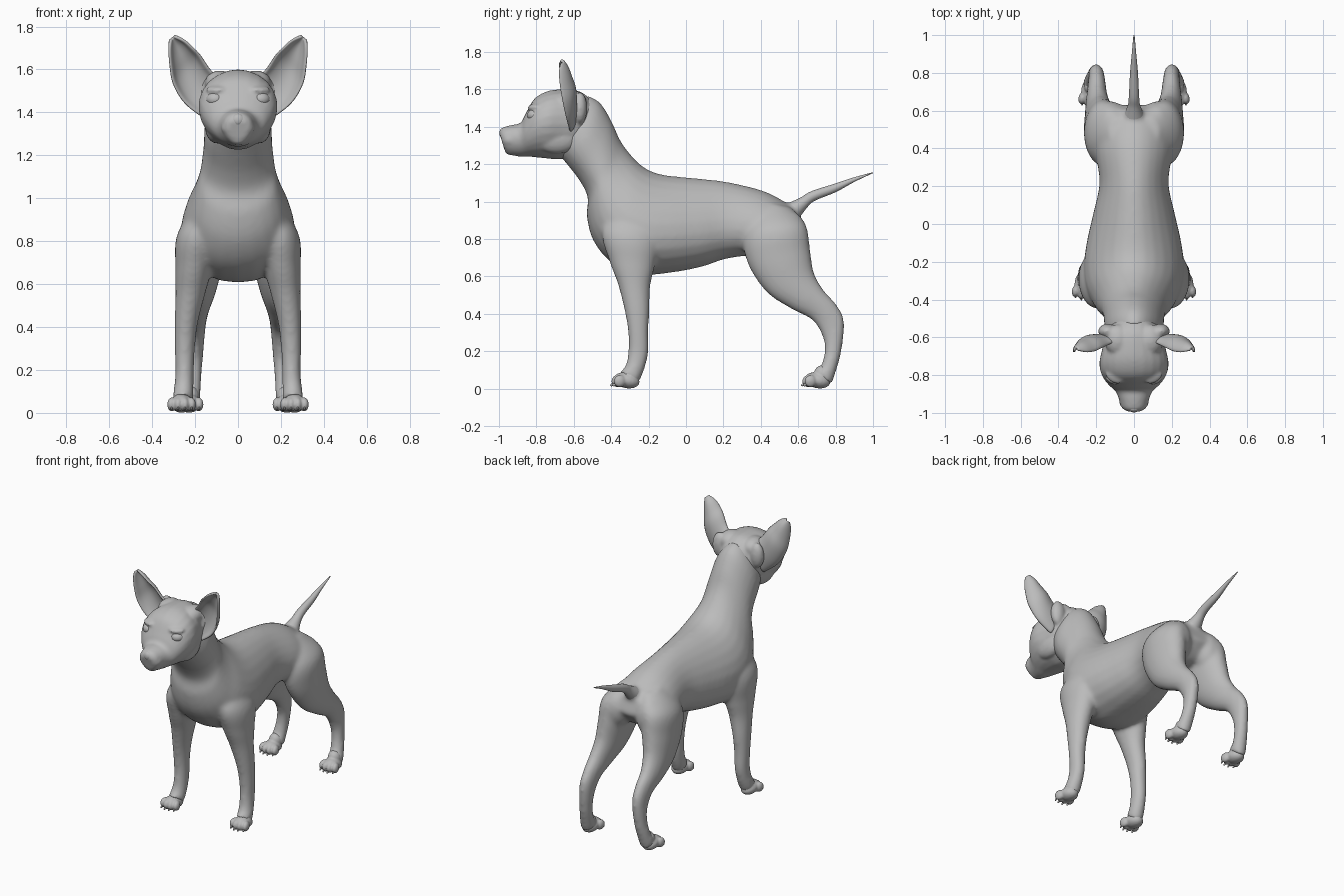
import bpy
import bmesh
import math
from mathutils import Matrix, Vector

default_cube = bpy.data.objects.get("Cube")
if default_cube:
    bpy.data.objects.remove(default_cube, do_unlink=True)

# One plain grey for the whole animal
coat = bpy.data.materials.new("coat_grey")
coat.use_nodes = True
GREY = (0.5, 0.5, 0.5, 1.0)
coat.diffuse_color = GREY
coat.node_tree.nodes["Principled BSDF"].inputs["Base Color"].default_value = GREY


def spline(rows, steps=5):
    """Smoothly interpolate rows of numbers (Catmull-Rom)."""
    rows = [Vector(r) for r in rows]
    result = []
    for i in range(len(rows) - 1):
        before, start = rows[max(i - 1, 0)], rows[i]
        end, after = rows[i + 1], rows[min(i + 2, len(rows) - 1)]
        for s in range(steps):
            t = s / steps
            result.append(start + (end - before) * (t / 2)
                          + (before * 2 - start * 5 + end * 4 - after) * (t * t / 2)
                          + (start * 3 - before - end * 3 + after) * (t ** 3 / 2))
    return result + [rows[-1]]


def loft(bm, rows, side=1, egg=0.0, sides=24):
    """Closed tube; each row is y, z of one edge, y, z of the other, centre x, half width."""
    rings = []
    for ya, za, yb, zb, cx, half in spline(rows):
        ring = []
        for k in range(sides):
            a = 2 * math.pi * k / sides
            c, s = math.cos(a), math.sin(a)
            x = cx + half * c * (1 - egg * s)
            ring.append(bm.verts.new((side * x, (ya + yb) / 2 + (ya - yb) / 2 * s,
                                      (za + zb) / 2 + (za - zb) / 2 * s)))
        rings.append(ring)
    for low, high in zip(rings, rings[1:]):
        for k in range(sides):
            n = (k + 1) % sides
            bm.faces.new((low[k], low[n], high[n], high[k]))
    bm.faces.new(rings[0])
    bm.faces.new(rings[-1])


def ball(bm, centre, radii, tilt=0.0, turn=0.0):
    """Ellipsoid, tilted about x and turned about z."""
    place = (Matrix.Translation(centre) @ Matrix.Rotation(turn, 4, "Z")
             @ Matrix.Rotation(tilt, 4, "X") @ Matrix.Diagonal((*radii, 1)))
    bmesh.ops.create_uvsphere(bm, u_segments=20, v_segments=12, radius=1, matrix=place)


def finish(bm, name, voxel=0.0, smooth=0):
    """Turn a bmesh into a smooth object, optionally fused into one skin."""
    bmesh.ops.recalc_face_normals(bm, faces=bm.faces)
    for face in bm.faces:
        face.smooth = True
    mesh = bpy.data.meshes.new(name)
    bm.to_mesh(mesh)
    bm.free()
    mesh.materials.append(coat)
    obj = bpy.data.objects.new(name, mesh)
    bpy.context.collection.objects.link(obj)
    if voxel:
        skin = obj.modifiers.new("fuse", "REMESH")
        skin.mode, skin.voxel_size, skin.use_smooth_shade = "VOXEL", voxel, True
        relax = obj.modifiers.new("relax", "SMOOTH")
        relax.factor, relax.iterations = 0.5, smooth
    return obj


# Rump, belly, chest and neck: back line, belly line, centre x, half width
TORSO = [
    (.60, .95, .635, .83, 0, .09), (.55, .985, .54, .73, 0, .18),
    (.42, 1.055, .38, .715, 0, .20), (.22, 1.105, .22, .695, 0, .18),
    (.05, 1.125, .08, .65, 0, .21), (-.1, 1.14, -.08, .62, 0, .245),
    (-.18, 1.16, -.25, .61, 0, .262), (-.24, 1.195, -.40, .675, 0, .25),
    (-.29, 1.245, -.495, .79, 0, .212), (-.33, 1.295, -.53, .92, 0, .182),
    (-.36, 1.345, -.525, 1.02, 0, .168), (-.40, 1.435, -.565, 1.105, 0, .158),
    (-.46, 1.53, -.625, 1.185, 0, .153), (-.53, 1.57, -.68, 1.25, 0, .13)]
# Skull and muzzle: upper line, jaw line
HEAD = [
    (-.50, 1.54, -.53, 1.26, 0, .10), (-.57, 1.59, -.58, 1.235, 0, .145),
    (-.66, 1.60, -.68, 1.225, 0, .17), (-.74, 1.59, -.74, 1.23, 0, .183),
    (-.81, 1.55, -.79, 1.235, 0, .17), (-.86, 1.465, -.84, 1.24, 0, .135),
    (-.885, 1.42, -.88, 1.24, 0, .10), (-.93, 1.41, -.92, 1.245, 0, .08),
    (-.98, 1.395, -.955, 1.255, 0, .066), (-.997, 1.365, -.97, 1.275, 0, .045)]
# Legs: front edge, back edge, centre x, half width
FRONT_LEG = [
    (-.38, 1.0, -.24, 1.02, .12, .05), (-.45, .84, -.14, .83, .188, .095),
    (-.41, .68, -.165, .66, .207, .085), (-.365, .56, -.19, .55, .222, .07),
    (-.33, .42, -.195, .42, .241, .055), (-.31, .3, -.2, .3, .248, .048),
    (-.31, .19, -.2, .19, .249, .044), (-.325, .12, -.23, .08, .254, .047),
    (-.355, .09, -.26, .02, .258, .05)]
HIND_LEG = [
    (.40, 1.0, .56, .97, .08, .05), (.31, .84, .642, .875, .145, .105),
    (.325, .68, .665, .74, .165, .10), (.425, .52, .685, .62, .182, .08),
    (.555, .43, .735, .53, .195, .06), (.675, .365, .805, .45, .197, .047),
    (.73, .275, .847, .36, .20, .042), (.74, .2, .832, .2, .208, .041),
    (.72, .12, .805, .1, .218, .045), (.675, .09, .78, .02, .225, .05)]
TAIL = [
    (.53, .985, .59, .89, 0, .06), (.61, 1.02, .645, .965, 0, .033),
    (.67, 1.055, .69, 1.005, 0, .027), (.8, 1.097, .8, 1.05, 0, .021),
    (.9, 1.13, .9, 1.105, 0, .012), (1, 1.157, 1, 1.152, 0, .003)]

# Body: one skin fused from torso, legs and tail root
bm = bmesh.new()
loft(bm, TORSO, egg=0.2)
loft(bm, TAIL[:4])
for side in (1, -1):
    loft(bm, FRONT_LEG, side)
    loft(bm, HIND_LEG, side)
    # Buttocks
    ball(bm, (side * .12, .55, .82), (.09, .1, .13))
finish(bm, "body", 0.011, 18)

# Head: skull and muzzle with facial forms
bm = bmesh.new()
loft(bm, HEAD, egg=-0.1)
ball(bm, (0, -.935, 1.268), (.04, .032, .02))
for side in (1, -1):
    # Upper lip, brow, lower lid and cheek
    ball(bm, (side * .038, -.935, 1.33), (.042, .05, .036), 0.15)
    ball(bm, (side * .105, -.812, 1.508), (.05, .03, .014), 0.3, side * 0.5)
    ball(bm, (side * .115, -.806, 1.416), (.045, .03, .013), -0.3, side * 0.5)
    ball(bm, (side * .10, -.69, 1.34), (.055, .12, .085))
    # Crown corner and ear root
    ball(bm, (side * .085, -.615, 1.535), (.07, .085, .06))
    ball(bm, (side * .14, -.568, 1.50), (.05, .04, .085))
finish(bm, "head", 0.009, 6)

# Tail
bm = bmesh.new()
loft(bm, TAIL)
finish(bm, "tail")

# Paws: a pad, four toes and claws on each
for label, px, py in (("front", .263, -.345), ("hind", .228, .675)):
    for side, hand in ((1, "left"), (-1, "right")):
        bm = bmesh.new()
        claws = bmesh.new()
        ball(bm, (side * px, py + .028, .044), (.052, .07, .042), -0.2)
        ball(bm, (side * (px - .005), py + .055, .075), (.043, .045, .05), 0.3)
        for k in range(4):
            spread = (k - 1.5) / 1.5
            tx = side * (px + spread * .044)
            ty = py - .026 + abs(spread) * .018
            ball(bm, (tx, ty, .04), (.022, .034, .033), 0.35, side * spread * 0.25)
            ball(claws, (tx + side * spread * .003, ty - .031, .02),
                 (.005, .01, .007), 0.5)
        finish(bm, f"{label}_{hand}_paw", 0.006, 4)
        finish(claws, f"{label}_{hand}_claws")

# Ears: cupped sheets; inner edge x, z, outer edge x, z, edge y, cup depth
EAR = [
    (.09, 1.56, .155, 1.37, -.62, .03), (.135, 1.605, .245, 1.44, -.64, .05),
    (.175, 1.665, .30, 1.53, -.66, .065), (.21, 1.70, .316, 1.62, -.675, .06),
    (.25, 1.735, .32, 1.695, -.68, .045), (.297, 1.757, .315, 1.74, -.67, .012)]
for side, hand in ((1, "left"), (-1, "right")):
    bm = bmesh.new()
    grid = []
    for xi, zi, xo, zo, y, cup in spline(EAR, 4):
        line = []
        for k in range(13):
            s = k / 12
            line.append(bm.verts.new((side * (xi + (xo - xi) * s),
                                      y + cup * math.sin(math.pi * s) ** 0.55,
                                      zi + (zo - zi) * s)))
        grid.append(line)
    for low, high in zip(grid, grid[1:]):
        for k in range(12):
            bm.faces.new((low[k], low[k + 1], high[k + 1], high[k]))
    ear = finish(bm, f"{hand}_ear")
    wall = ear.modifiers.new("thickness", "SOLIDIFY")
    wall.thickness, wall.offset = 0.016, 0
    ear.modifiers.new("round", "SUBSURF").levels = 1

    # Eyes
    bm = bmesh.new()
    ball(bm, (side * .108, -.812, 1.461), (.042, .036, .033), 0, side * 0.4)
    finish(bm, f"{hand}_eye")

# Nose: pad with a wing either side of each nostril
bm = bmesh.new()
ball(bm, (0, -.976, 1.365), (.032, .022, .03))
for side in (1, -1):
    ball(bm, (side * .027, -.973, 1.365), (.014, .018, .02))
finish(bm, "nose", 0.005, 2)
